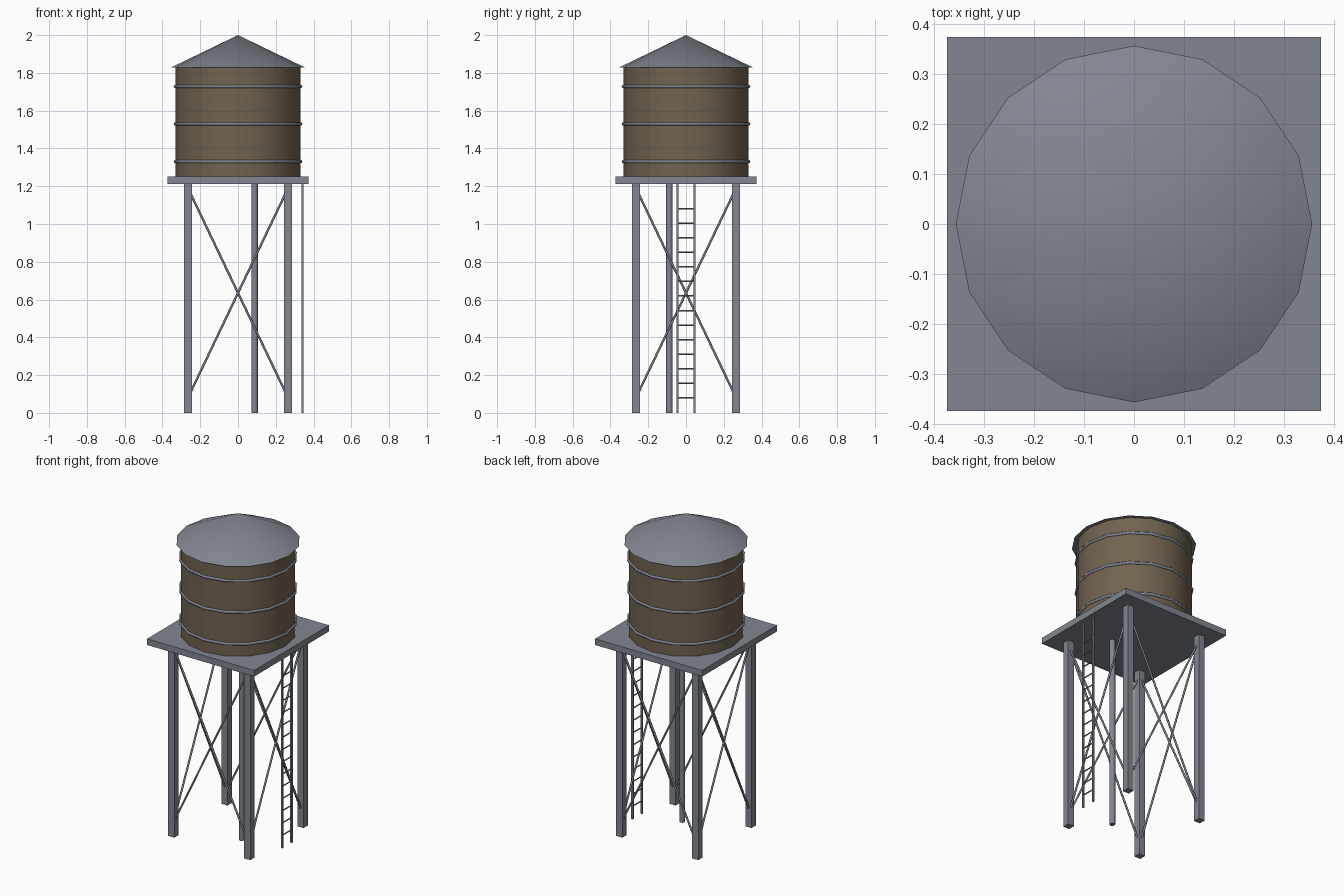
import bpy
from math import radians
from mathutils import Vector

cube = bpy.data.objects.get("Cube")
if cube:
    bpy.data.objects.remove(cube, do_unlink=True)


def make_material(name, rgb):
    mat = bpy.data.materials.new(name)
    mat.use_nodes = True
    colour = (*rgb, 1)
    mat.diffuse_color = colour
    mat.node_tree.nodes["Principled BSDF"].inputs["Base Color"].default_value = colour
    return mat


METAL = make_material("grey metal", (0.22, 0.24, 0.285))
WOOD = make_material("brown wood", (0.165, 0.127, 0.082))


def finish(name, mat, smooth=None):
    obj = bpy.context.object
    obj.name = name
    obj.data.materials.append(mat)
    if smooth:
        bpy.ops.object.shade_smooth_by_angle(angle=radians(smooth))
    return obj


def box(name, centre, size, mat):
    bpy.ops.mesh.primitive_cube_add(size=1, location=centre)
    bpy.context.object.scale = size
    bpy.ops.object.transform_apply(location=False, rotation=False, scale=True)
    return finish(name, mat)


def rod(name, start, end, radius, sides=8):
    """Thin cylinder running between two points."""
    a, b = Vector(start), Vector(end)
    bpy.ops.mesh.primitive_cylinder_add(
        vertices=sides, radius=radius, depth=(b - a).length, location=(a + b) / 2,
        rotation=(b - a).to_track_quat("Z", "Y").to_euler())
    return finish(name, METAL, 50)


# Main levels
DECK_BASE, DECK_TOP, EAVE, PEAK = 1.213, 1.252, 1.828, 2.0
LEG = 0.265

# Legs
for sx, side in ((-1, "right"), (1, "left")):
    for sy, end in ((-1, "front"), (1, "back")):
        box(f"{end}_{side}_leg", (sx * LEG, sy * LEG, DECK_BASE / 2),
            (0.043, 0.043, DECK_BASE), METAL)

# Crossed braces on all four sides
for s in (-1, 1):
    for d in (-1, 1):
        low, high = 0.08, 1.19
        rod("cross_brace", (-d * LEG, s * LEG, low), (d * LEG, s * LEG, high), 0.006)
        rod("cross_brace", (s * LEG, -d * LEG, low), (s * LEG, d * LEG, high), 0.006)

# Deck and water pipe
box("deck", (0, 0, (DECK_BASE + DECK_TOP) / 2), (0.746, 0.746, DECK_TOP - DECK_BASE), METAL)
rod("water_pipe", (0.088, -0.088, 0), (0.088, -0.088, DECK_BASE), 0.017)

# Ladder
for y in (-0.045, 0.045):
    box("ladder_rail", (0.341, y, DECK_BASE / 2), (0.011, 0.011, DECK_BASE), METAL)
for i in range(14):
    z = 0.08 + i * 0.077
    rod("ladder_rung", (0.341, -0.045, z), (0.341, 0.045, z), 0.004, 6)

# Tank
bpy.ops.mesh.primitive_cylinder_add(vertices=16, radius=0.332, depth=EAVE - DECK_TOP,
                                    location=(0, 0, (EAVE + DECK_TOP) / 2))
finish("tank", WOOD, 30)

# Hoops
for z in (1.33, 1.53, 1.728):
    bpy.ops.mesh.primitive_torus_add(major_segments=16, minor_segments=6,
                                     major_radius=0.332, minor_radius=0.009,
                                     location=(0, 0, z))
    finish("tank_hoop", METAL, 65)

# Roof
bpy.ops.mesh.primitive_cone_add(vertices=16, radius1=0.356, radius2=0, depth=PEAK - EAVE,
                                location=(0, 0, (PEAK + EAVE) / 2))
finish("roof", METAL, 25)
